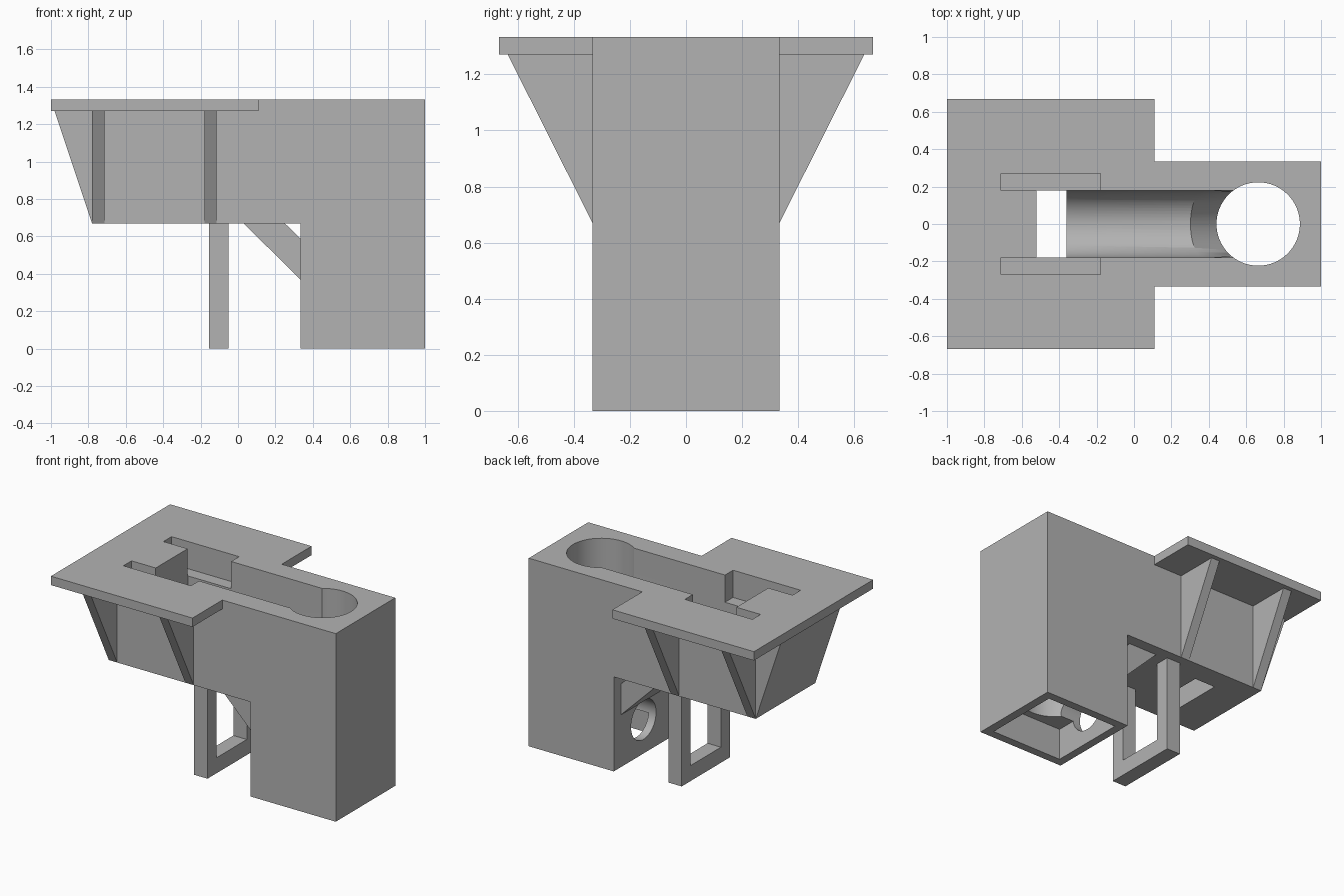
import bpy, bmesh, math
from mathutils import Vector, Matrix

if "Cube" in bpy.data.objects:
    bpy.data.objects.remove(bpy.data.objects["Cube"], do_unlink=True)

grey = bpy.data.materials.new("plain grey")
grey.use_nodes = True
colour = (0.45, 0.45, 0.45, 1)
grey.diffuse_color = colour
grey.node_tree.nodes["Principled BSDF"].inputs["Base Color"].default_value = colour


def finish(bm, name):
    bmesh.ops.recalc_face_normals(bm, faces=bm.faces)
    mesh = bpy.data.meshes.new(name)
    bm.to_mesh(mesh)
    bm.free()
    mesh.materials.append(grey)
    obj = bpy.data.objects.new(name, mesh)
    bpy.context.collection.objects.link(obj)
    return obj


def prism(name, points, axis, start, end):
    """Extrude a flat profile along x (points are y, z) or y (points are x, z)."""
    bm = bmesh.new()
    place = (lambda a, b: (start, a, b)) if axis == "x" else (lambda a, b: (a, start, b))
    face = bm.faces.new([bm.verts.new(place(a, b)) for a, b in points])
    made = bmesh.ops.extrude_face_region(bm, geom=[face])["geom"]
    move = Vector((1, 0, 0)) if axis == "x" else Vector((0, 1, 0))
    verts = [v for v in made if isinstance(v, bmesh.types.BMVert)]
    bmesh.ops.translate(bm, verts=verts, vec=move * (end - start))
    return finish(bm, name)


def box(name, x, y, z):
    return prism(name, [(x[0], z[0]), (x[1], z[0]), (x[1], z[1]), (x[0], z[1])], "y", *y)


def rod(name, start, end, radius):
    start, end = Vector(start), Vector(end)
    bm = bmesh.new()
    turn = (end - start).to_track_quat("Z", "Y").to_matrix().to_4x4()
    bmesh.ops.create_cone(bm, cap_ends=True, segments=64, radius1=radius, radius2=radius,
                          depth=(end - start).length,
                          matrix=Matrix.Translation((start + end) / 2) @ turn)
    return finish(bm, name)


def combine(target, tool, operation):
    """Apply a boolean and discard the tool."""
    mod = target.modifiers.new("combine", "BOOLEAN")
    mod.operation, mod.solver, mod.object = operation, "EXACT", tool
    bpy.context.view_layer.objects.active = target
    bpy.ops.object.modifier_apply(modifier=mod.name)
    bpy.data.objects.remove(tool, do_unlink=True)


H, W, BASE, UNDER = 1.333, 0.333, 0.67, 1.27

# Main body with sloped end, tall block and flange plate
body = prism("body", [(-0.98, 1.3), (-0.98, UNDER), (-0.78, BASE), (W, BASE),
                      (W, 0), (1, 0), (1, H), (-0.9, H), (-0.9, 1.3)], "y", -W, W)
combine(body, box("plate", (-1, 0.11), (-0.667, 0.667), (UNDER, H)), "UNION")

# Channel with a rounded floor that bends down into the vertical shaft
R, AXIS = 0.18, 0.92
arc = [(R * math.cos(a), AXIS + R * math.sin(a))
       for a in (math.pi + math.pi * i / 32 for i in range(33))]
cutters = [
    prism("channel", arc + [(R, 1.5), (-R, 1.5)], "x", -0.37, 0.55),
    rod("chute", (0.375, 0, AXIS), (0.655, 0, 0.64), 0.179),
    rod("shaft", (0.664, 0, -0.1), (0.664, 0, 1.5), 0.223),
    rod("side_hole", (0.2, 0, 0.24), (0.6, 0, 0.24), 0.14),
    box("cavity", (0.39, 0.94), (-0.275, 0.275), (-0.1, 0.22)),
    box("well", (-0.52, -0.36), (-R, R), (0.5, 1.5)),
]
for y in ((-0.27, -R + 0.001), (R - 0.001, 0.27)):
    cutters.append(box("slot", (-0.71, -0.18), y, (1.14, 1.5)))
for cutter in cutters:
    combine(body, cutter, "DIFFERENCE")

# Gusset ribs under the plate
for side, label in ((1, "back"), (-1, "front")):
    for x, place in ((-0.78, "outer"), (-0.18, "inner")):
        prism(f"{label}_{place}_rib",
              [(side * W, BASE), (side * 0.635, UNDER), (side * W, UNDER)],
              "x", x, x + 0.066)

# Diagonal brace between body and block
prism("diagonal_brace", [(0.03, BASE), (W, 0.37), (W, 0.59), (0.25, BASE)],
      "y", -0.255, 0.255)

# Hanging rectangular loop
prism("hanging_loop", [(-0.27, 0), (0.27, 0), (0.27, BASE), (0.17, BASE),
                       (0.17, 0.11), (-0.17, 0.11), (-0.17, BASE), (-0.27, BASE)],
      "x", -0.155, -0.05)

# Smooth the rounded walls, keep edges sharp
bpy.ops.object.select_all(action="DESELECT")
body.select_set(True)
bpy.context.view_layer.objects.active = body
bpy.ops.object.shade_smooth_by_angle(angle=math.radians(30))
